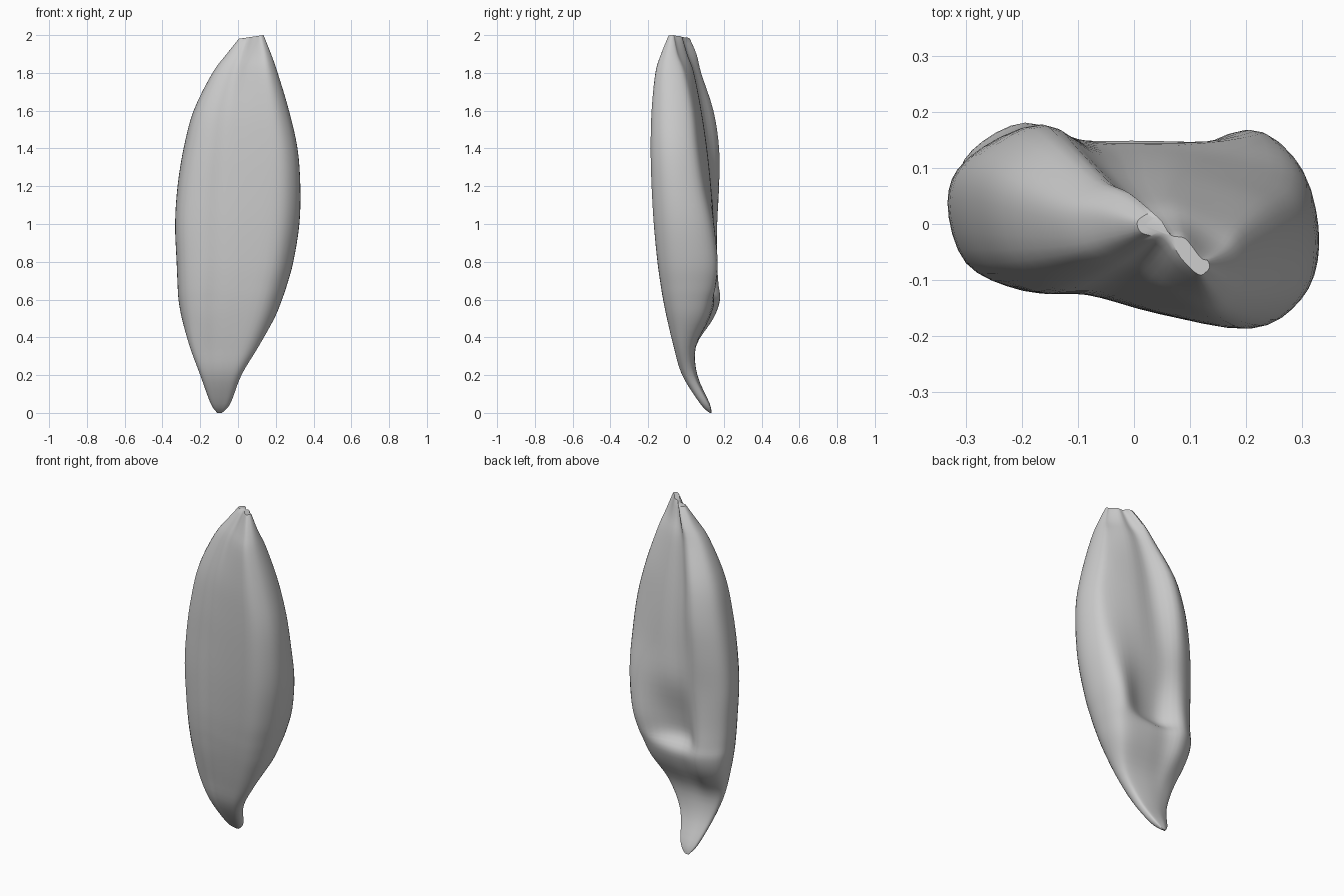
import bpy, bmesh

if "Cube" in bpy.data.objects:
    bpy.data.objects.remove(bpy.data.objects["Cube"])

# Stations: z, left x, right x, then y of: front left, front right,
# back right lobe, back channel, back left lobe
STATIONS = [
    (0.00, -.110, -.085, .125, .125, .135, .135, .135),
    (0.05, -.145, -.040, .075, .075, .120, .125, .120),
    (0.20, -.200, .018, -.010, -.020, .050, .060, .055),
    (0.35, -.255, .108, -.045, -.065, .040, .052, .050),
    (0.50, -.297, .192, -.075, -.100, .110, .125, .145),
    (0.60, -.315, .233, -.090, -.120, .140, .150, .180),
    (0.68, -.320, .260, -.100, -.133, .158, .100, .172),
    (0.80, -.325, .293, -.110, -.150, .168, .110, .165),
    (1.00, -.333, .325, -.118, -.170, .145, .145, .165),
    (1.20, -.320, .330, -.120, -.182, .105, .135, .175),
    (1.40, -.288, .315, -.120, -.187, .075, .115, .175),
    (1.60, -.235, .270, -.110, -.182, .050, .085, .145),
    (1.80, -.135, .210, -.080, -.162, .005, .045, .080),
    (1.90, -.060, .175, -.052, -.132, -.035, .010, .055),
    (2.00, .020, .135, -.015, -.090, -.060, -.020, .010),
]


def spline(a, b, c, d, t):
    """Catmull-Rom interpolation between tuples b and c."""
    return tuple(q + .5 * t * (r - p + t * (2 * p - 5 * q + 4 * r - s
                 + t * (3 * (q - r) + s - p))) for p, q, r, s in zip(a, b, c, d))


def section(row, steps=4):
    """Smooth closed cross-section with two lobes and a back channel."""
    z, xl, xr, fl, fr, br, bc, bl = row
    w = xr - xl
    keys = [(.20, fl), (.36, fl * .9 + fr * .1), (.55, fl * .4 + fr * .6), (.82, fr),
            (.955, fr * .82 + br * .18), (1, fr * .52 + br * .48), (.965, fr * .16 + br * .84),
            (.86, br), (.62, bc * .85 + br * .15), (.40, bc), (.22, bl),
            (.05, bl * .82 + fl * .18), (0, bl * .55 + fl * .45), (.05, fl * .83 + bl * .17)]
    pts = [(xl + u * w, y) for u, y in keys]
    n = len(pts)
    return [spline(pts[i - 1], pts[i], pts[(i + 1) % n], pts[(i + 2) % n], k / steps) + (z,)
            for i in range(n) for k in range(steps)]


# Smoothly interpolate the stations along the height
rows, last = [], len(STATIONS) - 1
for i in range(last):
    four = [STATIONS[min(max(j, 0), last)] for j in (i - 1, i, i + 1, i + 2)]
    rows += [spline(*four, k / 4) for k in range(4)]
rows.append(STATIONS[-1])

# Skin the sections into the folded pod
bm = bmesh.new()
rings = [[bm.verts.new(p) for p in section(r)] for r in rows]
n = len(rings[0])
for lower, upper in zip(rings, rings[1:]):
    for i in range(n):
        j = (i + 1) % n
        bm.faces.new((lower[i], lower[j], upper[j], upper[i]))
bm.faces.new(rings[0][::-1])
bm.faces.new(rings[-1])

# Slant the blunt tip down towards the left
for v in rings[-1]:
    v.co.z -= .15 * (.135 - v.co.x)

bmesh.ops.recalc_face_normals(bm, faces=bm.faces)
mesh = bpy.data.meshes.new("folded_pod")
bm.to_mesh(mesh)
bm.free()
pod = bpy.data.objects.new("folded_pod", mesh)
bpy.context.collection.objects.link(pod)
bpy.context.view_layer.objects.active = pod
pod.select_set(True)
bpy.ops.object.shade_smooth_by_angle(angle=0.7)
